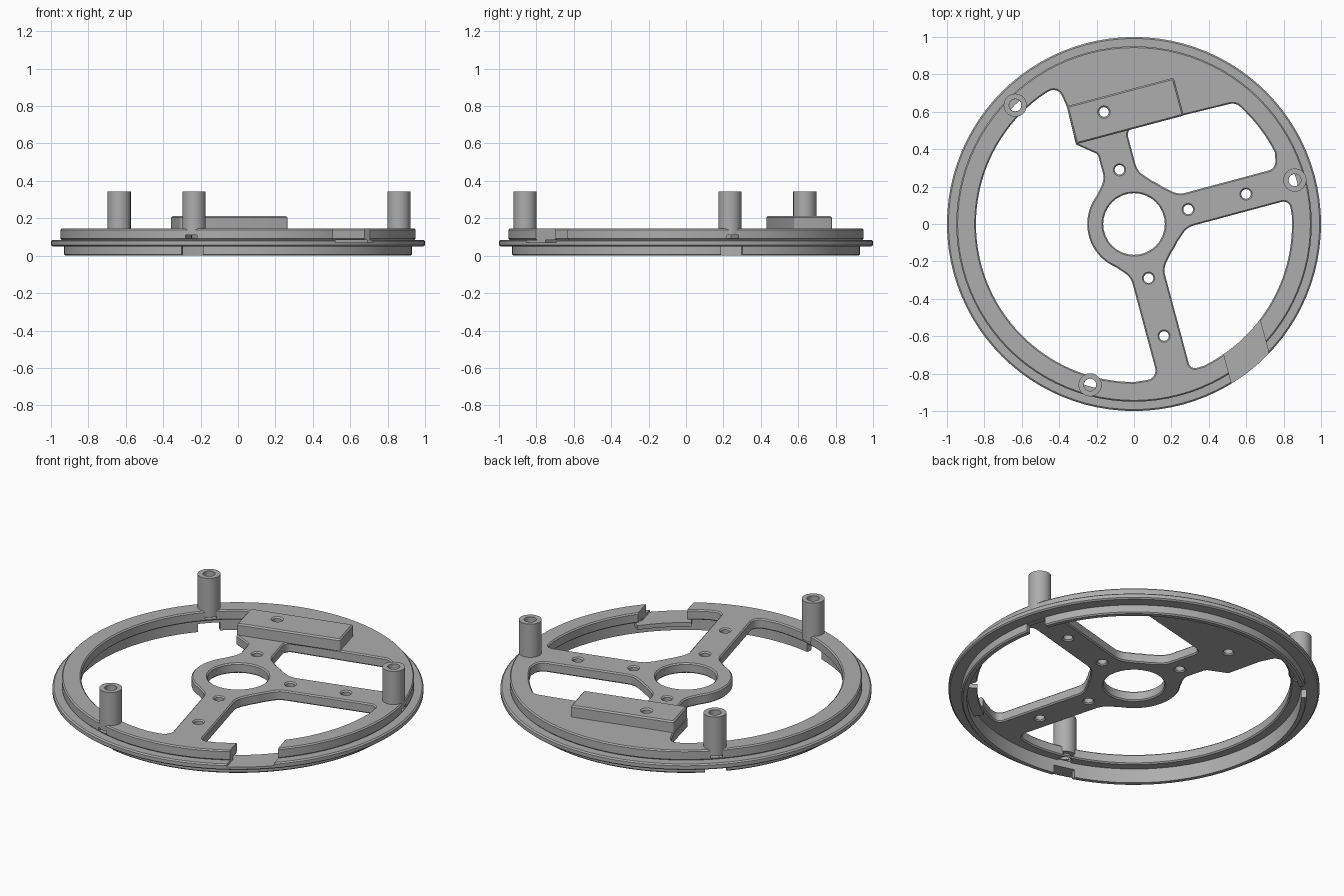
import bpy, bmesh
from math import sin, cos, tan, radians, pi
from mathutils import Vector, Matrix

cube = bpy.data.objects.get("Cube")
if cube:
    bpy.data.objects.remove(cube)

grey = bpy.data.materials.new("mid_grey")
grey.use_nodes = True
grey.diffuse_color = (0.42, 0.42, 0.42, 1)
grey.node_tree.nodes["Principled BSDF"].inputs["Base Color"].default_value = grey.diffuse_color

TOP, RIM, BORE, HUB, HALF = 0.145, 0.95, 0.845, 0.25, 0.09
POSTS = [(0.86, 0.235), (-0.635, 0.635), (-0.235, -0.86)]


def finish(name, bm):
    bmesh.ops.remove_doubles(bm, verts=bm.verts, dist=1e-5)
    bmesh.ops.recalc_face_normals(bm, faces=bm.faces)
    mesh = bpy.data.meshes.new(name)
    bm.to_mesh(mesh)
    bm.free()
    mesh.materials.append(grey)
    ob = bpy.data.objects.new(name, mesh)
    bpy.context.collection.objects.link(ob)
    return ob


def smooth(ob):
    bpy.ops.object.select_all(action="DESELECT")
    ob.select_set(True)
    bpy.context.view_layer.objects.active = ob
    bpy.ops.object.shade_smooth_by_angle(angle=radians(30))


def lathe(name, profile, n, start=0, end=360, at=(0, 0)):
    """Turn a closed (radius, height) profile about the vertical axis."""
    bm = bmesh.new()
    full = end - start == 360
    rows = []
    for i in range(n if full else n + 1):
        a = radians(start + (end - start) * i / n)
        rows.append([bm.verts.new((at[0] + r * cos(a), at[1] + r * sin(a), z)) for r, z in profile])
    k = len(profile)
    for i in range(n):
        p, q = rows[i], rows[(i + 1) % len(rows)]
        for j in range(k):
            bm.faces.new((p[j], q[j], q[(j + 1) % k], p[(j + 1) % k]))
    if not full:
        bm.faces.new(rows[0])
        bm.faces.new(rows[-1])
    return finish(name, bm)


def arc(r, a0, a1, n, cx=0, cy=0):
    angles = [radians(a0 + (a1 - a0) * i / n) for i in range(n + 1)]
    return [(cx + r * cos(a), cy + r * sin(a), 0) for a in angles]


def circle(r, cx=0, cy=0, n=24):
    return arc(r, 0, 360, n, cx, cy)[:-1]


def spoke(angle, along, side, fillet=0.05):
    a = radians(angle)
    return (along * cos(a) - side * sin(a), along * sin(a) + side * cos(a), fillet)


def rounded(points):
    """Replace each corner that has a radius by a small arc."""
    out = []
    for i, (x, y, r) in enumerate(points):
        p = Vector((x, y))
        if r == 0:
            out.append(p)
            continue
        u = Vector(points[i - 1][:2]) - p
        v = Vector(points[(i + 1) % len(points)][:2]) - p
        half = u.angle(v) / 2
        t = min(r / tan(half), 0.48 * u.length, 0.48 * v.length)
        a, b = p + u.normalized() * t, p + v.normalized() * t
        c = p + (u.normalized() + v.normalized()).normalized() * (t / cos(half))
        sweep = (a - c).angle_signed(b - c)
        for s in range(7):
            out.append(c + Matrix.Rotation(-sweep * s / 6, 2) @ (a - c))
    return out


def plate(name, outlines, low, high, bevel):
    """Flat plate with holes and chamfered rims."""
    cu = bpy.data.curves.new(name, "CURVE")
    cu.dimensions, cu.fill_mode = "2D", "BOTH"
    cu.extrude = (high - low) / 2 - bevel
    cu.bevel_depth, cu.bevel_resolution, cu.offset = bevel, 0, -bevel
    for pts in outlines:
        sp = cu.splines.new("POLY")
        sp.points.add(len(pts) - 1)
        for point, co in zip(sp.points, pts):
            point.co = (co[0], co[1], 0, 1)
        sp.use_cyclic_u = True
    tmp = bpy.data.objects.new(name + "_outline", cu)
    bpy.context.collection.objects.link(tmp)
    dg = bpy.context.evaluated_depsgraph_get()
    mesh = bpy.data.meshes.new_from_object(tmp.evaluated_get(dg))
    bm = bmesh.new()
    bm.from_mesh(mesh)
    bmesh.ops.translate(bm, verts=bm.verts, vec=(0, 0, (low + high) / 2))
    bpy.data.objects.remove(tmp)
    bpy.data.meshes.remove(mesh)
    return finish(name, bm)


# Three openings between the spokes
left_opening = rounded(
    arc(BORE, 127, 270, 50)
    + [spoke(-75, 0.83, -HALF), spoke(-75, 0.27, -HALF, 0.1)]
    + arc(HUB, -113, -217, 20)
    + [spoke(105, 0.27, HALF, 0.1), spoke(105, 0.41, HALF, 0.03),
       (-0.31, 0.425, 0.01), (-0.36, 0.63, 0.05), (-0.41, 0.74, 0.06)])
back_opening = rounded(
    [spoke(105, 0.5, -HALF, 0.04), spoke(105, 0.27, -HALF, 0.1)]
    + arc(HUB, 67, 53, 4)
    + [spoke(15, 0.27, HALF, 0.1), spoke(15, 0.81, HALF)]
    + arc(BORE, 27, 45, 8) + [(0.545, 0.65, 0.06)])
right_opening = rounded(
    [spoke(-75, 0.83, HALF), spoke(-75, 0.27, HALF, 0.1)]
    + arc(HUB, -37, -23, 4)
    + [spoke(15, 0.27, -HALF, 0.1), spoke(15, 0.835, -HALF)]
    + arc(BORE, 3, -64, 26))

# Spoked top plate with screw holes
holes = [circle(0.026, *spoke(a, d, 0)[:2], 16) for a in (105, 15, -75) for d in (0.3, 0.62)]
holes += [circle(0.033, *p, 16) for p in POSTS]
spoked_plate = plate("spoked_plate", [circle(RIM, n=96), circle(0.165, n=32),
                     left_opening, back_opening, right_opening] + holes, 0.085, TOP, 0.007)

# Raised block on the back spoke
corners = [(-0.36, 0.63, 0.01), (0.212, 0.782, 0.01), (0.266, 0.58, 0.01), (-0.308, 0.427, 0.01)]
raised_block = plate("raised_block", [rounded(corners), holes[1]], TOP - 0.01, 0.212, 0.008)

# Flanged lower ring
lower_ring = lathe("flanged_ring", [
    (0.9, 0), (0.923, 0), (0.93, 0.007), (0.93, 0.05), (0.992, 0.05), (1, 0.057),
    (1, 0.078), (0.992, 0.085), (0.942, 0.085), (0.942, 0.092), (0.9, 0.092)], 96)

# Floor of the side notch
notch_floor = lathe("notch_floor", [(BORE, 0.045), (0.925, 0.045), (0.925, 0.07), (BORE, 0.07)],
                    10, -57, -37)

# Hollow posts
posts = [lathe("post_%d" % (i + 1), [(0.033, 0.11), (0.062, 0.11), (0.062, 0.342), (0.033, 0.342)],
               24, at=p) for i, p in enumerate(POSTS)]

# Cutters: slots and windows below the posts, and the side notch
cut = bmesh.new()


def cut_box(centre, size, angle):
    m = Matrix.Translation(centre) @ Matrix.Rotation(angle, 4, "Z") @ Matrix.Diagonal((*size, 1))
    bmesh.ops.create_cube(cut, size=1, matrix=m)


for x, y in POSTS:
    a = Vector((1, 0)).angle_signed(Vector((x, y)))
    cut_box((x, y, 0.018), (0.2, 0.12, 0.06), -a)
    cut_box((x, y, 0.1035), (0.2, 0.065, 0.017), -a)
cut_box((0.607, -0.717, 0.17), (0.5, 0.235, 0.2), radians(-75))
cutter = finish("notch_cutter", cut)
cutter.hide_render = True
cutter.hide_set(True)

for ob in (spoked_plate, raised_block, lower_ring, notch_floor, *posts):
    smooth(ob)
for ob in (spoked_plate, lower_ring):
    mod = ob.modifiers.new("notches", "BOOLEAN")
    mod.operation, mod.object, mod.solver = "DIFFERENCE", cutter, "EXACT"
